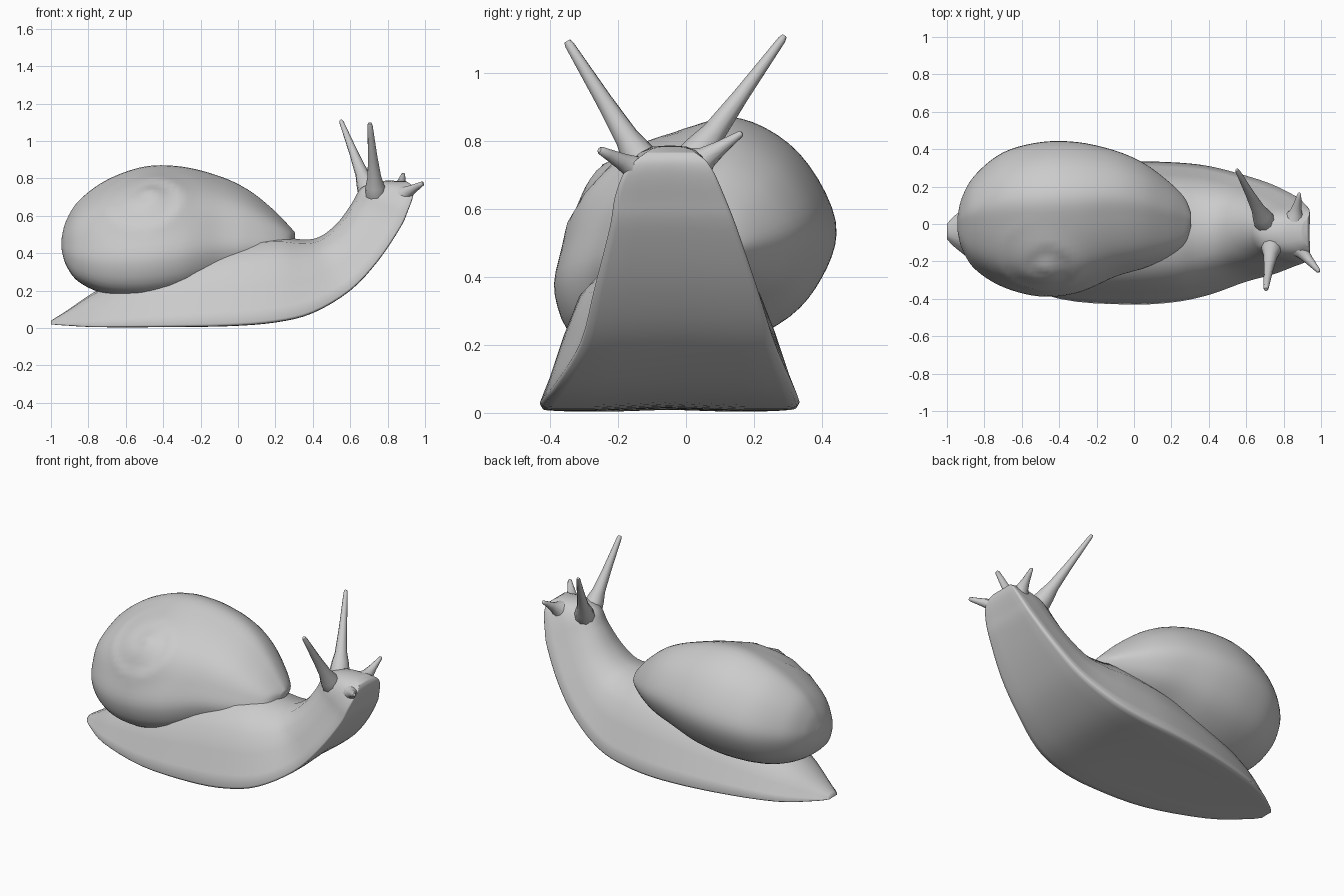
import bpy, bmesh, math
from mathutils import Vector

cube = bpy.data.objects.get("Cube")
if cube:
    bpy.data.objects.remove(cube)

grey = bpy.data.materials.new("snail grey")
grey.use_nodes = True
grey.diffuse_color = (0.6, 0.6, 0.6, 1)
grey.node_tree.nodes["Principled BSDF"].inputs["Base Color"].default_value = (0.6, 0.6, 0.6, 1)


def smooth_path(points, steps, closed=False):
    """Catmull-Rom resampling of points of any dimension."""
    n = len(points)
    at = (lambda i: points[i % n]) if closed else (lambda i: points[max(0, min(n - 1, i))])
    out = []
    for i in range(n if closed else n - 1):
        for s in range(steps):
            t = s / steps
            out.append([0.5 * (2 * b + (c - a) * t + (2 * a - 5 * b + 4 * c - d) * t ** 2
                               + (3 * b - a - 3 * c + d) * t ** 3)
                        for a, b, c, d in zip(at(i - 1), at(i), at(i + 1), at(i + 2))])
    return out if closed else out + [list(points[-1])]


def loft(name, rings, angle=50):
    """Skin closed rings of points and cap both ends."""
    bm = bmesh.new()
    loops = [[bm.verts.new(p) for p in ring] for ring in rings]
    for a, b in zip(loops, loops[1:]):
        for i in range(len(a)):
            j = (i + 1) % len(a)
            bm.faces.new((a[i], a[j], b[j], b[i]))
    bm.faces.new(loops[0])
    bm.faces.new(loops[-1])
    bmesh.ops.recalc_face_normals(bm, faces=bm.faces)
    mesh = bpy.data.meshes.new(name)
    bm.to_mesh(mesh)
    bm.free()
    mesh.materials.append(grey)
    obj = bpy.data.objects.new(name, mesh)
    bpy.context.collection.objects.link(obj)
    bpy.ops.object.select_all(action='DESELECT')
    obj.select_set(True)
    bpy.context.view_layer.objects.active = obj
    bpy.ops.object.shade_smooth_by_angle(angle=math.radians(angle))
    return obj


# Body: sole x, sole z, back x, back z, right edge y, left edge y
body_stations = [
    (-1, .02, -1, .04, -.08, 0), (-.94, .015, -.92, .09, -.14, .06),
    (-.75, .005, -.72, .22, -.27, .18), (-.4, .005, -.4, .36, -.4, .28),
    (-.05, .01, -.05, .46, -.43, .33), (.2, .03, .2, .49, -.42, .33),
    (.4, .08, .33, .475, -.38, .31), (.6, .2, .43, .485, -.31, .26),
    (.75, .36, .53, .56, -.27, .21), (.87, .54, .61, .67, -.225, .15),
    (.91, .63, .66, .75, -.21, .115), (.935, .7, .76, .785, -.185, .085),
    (.94, .74, .86, .787, -.15, .06), (.93, .765, .9, .785, -.12, .03)]
# Half cross-section: sideways share, upward share
half = [(.6, 0), (.9, 0), (.98, .005), (1, .035), (.93, .18), (.82, .45), (.7, .7), (.42, .94)]
section = [(0, .02)] + half + [(0, 1)] + [(-u, v) for u, v in reversed(half)]
rings = []
for bx, bz, tx, tz, y0, y1 in smooth_path(body_stations, 4):
    rings.append([(bx + (tx - bx) * v, (y0 + y1) / 2 + u * (y1 - y0) / 2, bz + (tz - bz) * v)
                  for u, v in section])
loft("body", rings, 70)

# Shell: x, right y, left y, bottom z, top z
shell_stations = [
    (-.945, -.03, .03, .43, .47), (-.92, -.13, .14, .34, .57), (-.85, -.24, .26, .25, .68),
    (-.7, -.335, .38, .185, .79), (-.5, -.385, .435, .17, .86), (-.3, -.365, .435, .2, .86),
    (-.1, -.28, .39, .27, .81), (.05, -.235, .325, .31, .74), (.18, -.18, .23, .36, .64),
    (.27, -.11, .14, .42, .55), (.305, -.01, .06, .47, .51)]
# Lopsided outline, flattened on the spire side
outline = [(0, .25), (.04, .5), (.12, .7), (.25, .84), (.46, .955), (.66, 1), (.87, .85),
           (1, .56), (.95, .32), (.8, .13), (.5, 0), (.12, .03)]
outline = smooth_path(outline, 5, closed=True)
apex = Vector((-.48, -.22, .69))
axis = Vector((0, -.72, .69)).normalized()
across = Vector((1, 0, 0))
upward = axis.cross(across)


def whorl(p):
    """Raise a low spiral ridge around the apex."""
    d = p - apex
    a, b = d.dot(across), d.dot(upward)
    r = math.hypot(a, b)
    if d.dot(axis) < -.2 or r > .28:
        return p
    turn = (r / .14 + math.atan2(b, a) / math.tau) % 1
    step = .014 * (1 - turn) * min(1, turn * 6) * min(1, (.28 - r) * 12)
    return p + axis * (step + .012 * math.exp(-(r / .06) ** 2))


rings = []
for x, y0, y1, z0, z1 in smooth_path(shell_stations, 7):
    rings.append([whorl(Vector((x, y0 + (y1 - y0) * u, z0 + (z1 - z0) * v))) for u, v in outline])
loft("shell", rings, 60)


# Tentacles: tapering stalks whose flared roots sink into the head
def tentacle(name, base, tip, wide, narrow, sink):
    base, tip = Vector(base), Vector(tip)
    turn = (tip - base).to_track_quat('Z', 'Y')
    rings = []
    for t, k in ((-sink, .9), (-.06, 1.1), (.06, .9), (.2, .55), (.5, .28), (.8, .1),
                 (.97, 0), (1, -.1)):
        r = narrow + (wide - narrow) * k
        rings.append([base.lerp(tip, t) + turn @ Vector((r * math.cos(a), r * math.sin(a), 0))
                      for a in (math.tau * i / 10 for i in range(10))])
    loft(name, rings)


tentacle("left_eye_stalk", (.69, .03, .755), (.55, .29, 1.11), .055, .012, .25)
tentacle("right_eye_stalk", (.735, -.13, .74), (.705, -.35, 1.095), .055, .014, .2)
tentacle("left_feeler", (.86, .035, .735), (.885, .165, .825), .055, .01, .4)
tentacle("right_feeler", (.88, -.13, .71), (.99, -.255, .775), .055, .012, .4)
